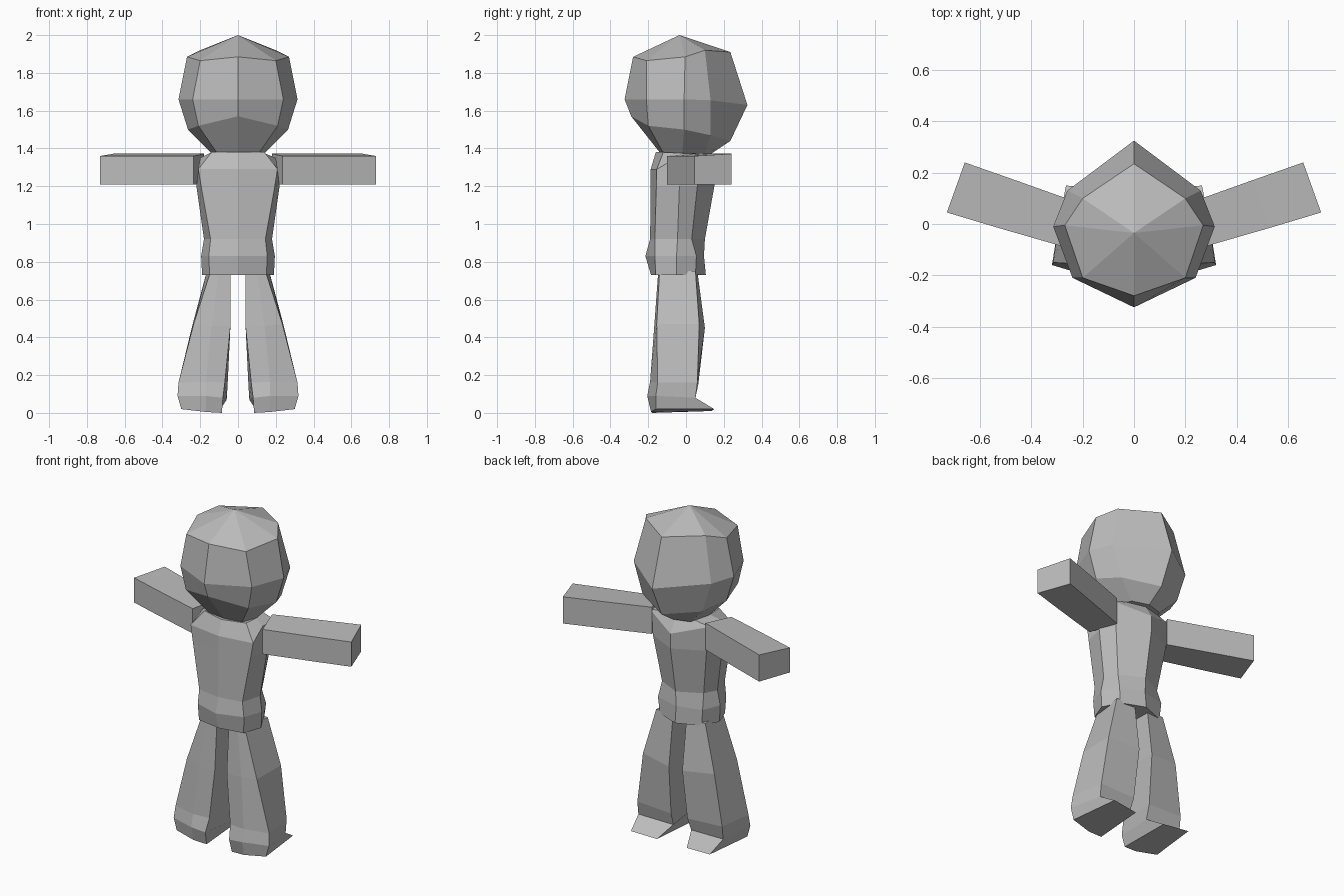
import bpy, bmesh

grey = bpy.data.materials.new("plain grey")
grey.diffuse_color = (0.5, 0.5, 0.5, 1)


def mirror_ring(half):
    """Half ring from front centre to back centre -> full ring."""
    return half + [(-x, y, z) for x, y, z in reversed(half[1:-1])]


def loft(name, rings, tip=None, side=1):
    """Skin a stack of closed rings; close the end with a cap or a tip point."""
    bm = bmesh.new()
    loops = [[bm.verts.new((x * side, y, z)) for x, y, z in r] for r in rings]
    n = len(loops[0])
    for a, b in zip(loops, loops[1:]):
        for i in range(n):
            j = (i + 1) % n
            bm.faces.new((a[i], a[j], b[j], b[i]))
    bm.faces.new(loops[0])
    if tip:
        t = bm.verts.new(tip)
        for i in range(n):
            bm.faces.new((loops[-1][i], loops[-1][(i + 1) % n], t))
    else:
        bm.faces.new(loops[-1])
    bmesh.ops.recalc_face_normals(bm, faces=bm.faces)
    mesh = bpy.data.meshes.new(name)
    bm.to_mesh(mesh)
    bm.free()
    mesh.materials.append(grey)
    ob = bpy.data.objects.new(name, mesh)
    bpy.context.collection.objects.link(ob)
    return ob


# Head: eight-sided rings rising to a point
head = [
    [(0, -.14, 1.38), (.11, -.12, 1.375), (.14, -.02, 1.375), (.10, .10, 1.37), (0, .13, 1.37)],
    [(0, -.29, 1.57), (.21, -.20, 1.52), (.265, -.01, 1.50), (.20, .13, 1.47), (0, .235, 1.44)],
    [(0, -.325, 1.66), (.24, -.21, 1.66), (.315, -.01, 1.66), (.26, .13, 1.655), (0, .325, 1.63)],
    [(0, -.28, 1.885), (.20, -.21, 1.865), (.27, -.005, 1.885), (.20, .10, 1.92), (0, .235, 1.91)],
]
loft("head", [mirror_ring(r) for r in head], tip=(0, -.035, 2.0))

# Torso: eight-sided rings from hips to neck
torso = [
    [(0, -.185, .73), (.15, -.16, .73), (.19, -.05, .73), (.14, .05, .73), (0, .105, .73)],
    [(0, -.215, .83), (.155, -.165, .83), (.195, -.05, .83), (.15, .055, .83), (0, .095, .83)],
    [(0, -.19, .92), (.145, -.165, .92), (.18, -.045, .92), (.14, .03, .92), (0, .10, .92)],
    [(0, -.187, 1.2), (.195, -.157, 1.2), (.22, -.035, 1.2), (.18, .06, 1.2), (0, .15, 1.2)],
    [(0, -.187, 1.29), (.21, -.155, 1.29), (.20, -.05, 1.35), (.20, .06, 1.35), (0, .15, 1.29)],
    [(0, -.16, 1.38), (.14, -.12, 1.38), (.14, -.03, 1.375), (.12, .07, 1.37), (0, .10, 1.37)],
]
loft("torso", [mirror_ring(r) for r in torso])

# Arm: slightly bent square bar, given as front and back edge per station
arm = []
for fx, fy, bx, by in [(.235, -.10, .18, .07), (.53, -.015, .46, .17), (.73, .045, .66, .24)]:
    arm.append([(fx, fy, 1.21), (fx, fy, 1.36), (bx, by, 1.372), (bx, by, 1.21)])

# Leg: five-sided rings from the foot up to the hip
leg = [
    [(.085, -.18, 0), (.17, -.185, .005), (.30, -.16, .02), (.265, .15, .02), (.10, .135, .01)],
    [(.08, -.20, .08), (.17, -.205, .09), (.32, -.16, .09), (.285, .05, .08), (.06, .035, .07)],
    [(.07, -.175, .16), (.17, -.19, .165), (.315, -.15, .16), (.285, .06, .16), (.055, .065, .15)],
    [(.04, -.165, .46), (.14, -.168, .46), (.235, -.155, .47), (.24, .07, .47), (.045, .10, .45)],
    [(.04, -.145, .75), (.10, -.147, .75), (.145, -.14, .75), (.165, .05, .75), (.045, .06, .75)],
]

for label, s in (("right", 1), ("left", -1)):
    loft(label + "_arm", arm, side=s)
    loft(label + "_leg", leg, side=s)
